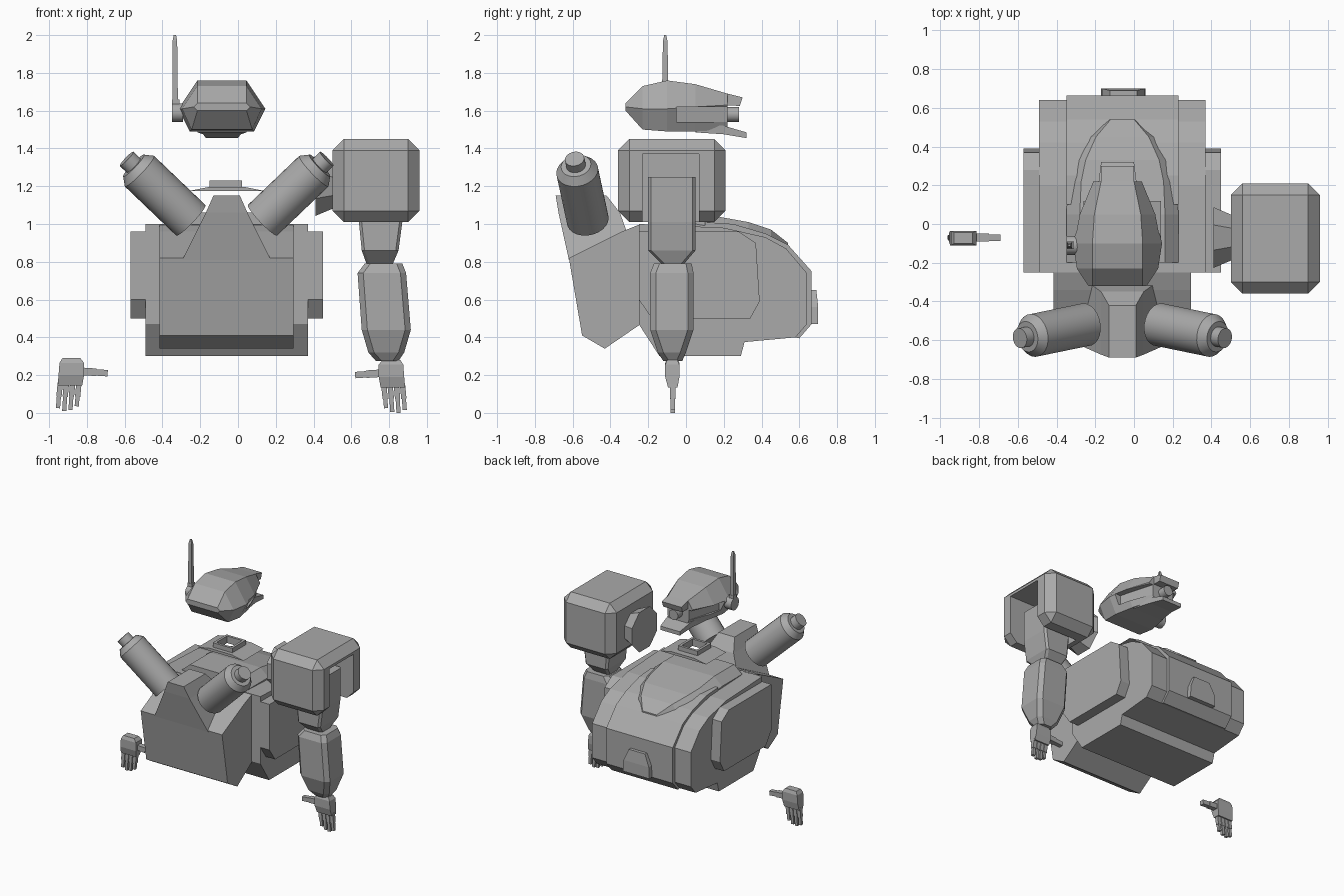
import bpy, bmesh, math
from mathutils import Vector

cube = bpy.data.objects.get("Cube")
if cube:
    bpy.data.objects.remove(cube, do_unlink=True)

grey = bpy.data.materials.new("armour_grey")
grey.use_nodes = True
grey.diffuse_color = (0.4, 0.4, 0.4, 1)
grey.node_tree.nodes["Principled BSDF"].inputs["Base Color"].default_value = (0.4, 0.4, 0.4, 1)

MID = -0.06      # centre line of the torso
HEAD = -0.085    # centre line of the head
SIDES = (("left", 1), ("right", -1))


def loft(name, rings, smooth=False):
    """Skin a list of equal rings and cap both ends."""
    bm = bmesh.new()
    rows = [[bm.verts.new(p) for p in ring] for ring in rings]
    n = len(rows[0])
    for a, b in zip(rows, rows[1:]):
        for i in range(n):
            j = (i + 1) % n
            bm.faces.new((a[i], a[j], b[j], b[i]))
    bm.faces.new(rows[0])
    bm.faces.new(rows[-1])
    bmesh.ops.recalc_face_normals(bm, faces=bm.faces)
    mesh = bpy.data.meshes.new(name)
    bm.to_mesh(mesh)
    bm.free()
    mesh.materials.append(grey)
    obj = bpy.data.objects.new(name, mesh)
    bpy.context.collection.objects.link(obj)
    if smooth:
        bpy.ops.object.select_all(action='DESELECT')
        obj.select_set(True)
        bpy.context.view_layer.objects.active = obj
        bpy.ops.object.shade_smooth_by_angle(angle=math.radians(35))
    return obj


def rect(x0, x1, y0, y1, z):
    return [(x0, y0, z), (x1, y0, z), (x1, y1, z), (x0, y1, z)]


def box(name, x0, x1, y0, y1, z0, z1):
    return loft(name, [rect(x0, x1, y0, y1, z0), rect(x0, x1, y0, y1, z1)])


def side_slab(name, x0, x1, outline):
    """Extrude a (y, z) outline across x."""
    return loft(name, [[(x, y, z) for y, z in outline] for x in (x0, x1)])


def limb(name, levels, cut):
    """Stack chamfered rectangles (z, x0, x1, y0, y1)."""
    rings = []
    for z, x0, x1, y0, y1 in levels:
        rings.append([(x0 + cut, y0, z), (x1 - cut, y0, z), (x1, y0 + cut, z), (x1, y1 - cut, z),
                      (x1 - cut, y1, z), (x0 + cut, y1, z), (x0, y1 - cut, z), (x0, y0 + cut, z)])
    return loft(name, rings)


def rod(name, start, end, steps, sides=16, smooth=True):
    """Turned part; steps are (fraction along the axis, radius)."""
    a, b = Vector(start), Vector(end)
    turn = (b - a).to_track_quat('Z', 'Y')
    rings = []
    for t, r in steps:
        angles = [math.tau * (i + 0.5) / sides for i in range(sides)]
        rings.append([a.lerp(b, t) + turn @ Vector((r * math.cos(k), r * math.sin(k), 0)) for k in angles])
    return loft(name, rings, smooth)


def carve(obj, cutter):
    mod = obj.modifiers.new("cut", 'BOOLEAN')
    mod.operation = 'DIFFERENCE'
    mod.solver = 'EXACT'
    mod.object = cutter
    cutter.hide_render = True
    cutter.hide_viewport = True


# Torso
hull = [(-0.25, 0.47), (-0.25, 1.0), (0.2, 0.98), (0.42, 0.93), (0.53, 0.87), (0.64, 0.74),
        (0.64, 0.47), (0.58, 0.4), (0.31, 0.375), (0.29, 0.3), (-0.14, 0.3)]
side_slab("torso_hull", -0.49, 0.37, hull)
side_slab("chest_front", -0.35, 0.23, [(0.1, 0.5), (0.1, 1.01), (0.25, 1.0), (0.42, 0.95), (0.54, 0.89),
                                      (0.665, 0.75), (0.665, 0.47), (0.6, 0.395)])
plate = [(-0.25, 0.6), (-0.25, 0.96), (0.28, 0.96), (0.37, 0.9), (0.39, 0.59), (0.34, 0.5), (-0.18, 0.5)]
for side, s in SIDES:
    inner, outer = MID + s * 0.4, MID + s * 0.51
    side_slab(side + "_side_plate", inner, outer, plate)
loft("front_block", [rect(-0.17, 0.06, 0.6, 0.7, 0.47), rect(-0.165, 0.055, 0.6, 0.7, 0.56),
                     rect(-0.125, 0.015, 0.6, 0.69, 0.65)])

# Raised chest hatch with sloped rim: y, half width, top height
rings = []
for y, w, z in ((-0.2, 0.29, 1.06), (0.05, 0.29, 1.06), (0.22, 0.28, 1.03), (0.33, 0.25, 1.01),
                (0.45, 0.18, 0.97), (0.54, 0.08, 0.9)):
    top = w * 0.76
    rings.append([(MID - w, y, z - 0.12), (MID - w, y, z - 0.06), (MID - top, y, z),
                  (MID + top, y, z), (MID + w, y, z - 0.06), (MID + w, y, z - 0.12)])
loft("chest_hatch", rings)

# Neck collar with an opening
arch = [(-0.2, 1.175), (0.2, 1.175), (0.1, 1.195), (-0.1, 1.195)]
collar = loft("neck_collar", [[(MID + x, y, z) for x, z in arch] for y in (-0.13, 0.12)])
rim = box("collar_rim", -0.15, 0.02, -0.1, 0.07, 1.185, 1.23)
opening = box("collar_cutter", -0.13, 0.0, -0.08, 0.05, 1.1, 1.3)
carve(collar, opening)
carve(rim, opening)

# Backpack
side_slab("backpack", MID - 0.355, MID + 0.355,
          [(-0.62, 0.82), (-0.55, 0.41), (-0.43, 0.34), (-0.24, 0.47), (-0.24, 1.0), (-0.34, 0.96)])
loft("backpack_peak", [rect(MID - 0.235, MID + 0.235, -0.62, -0.26, 0.81),
                       rect(MID - 0.11, MID + 0.11, -0.675, -0.35, 1.06),
                       rect(MID - 0.07, MID + 0.07, -0.69, -0.42, 1.15)])
for side, s in SIDES:
    box(side + "_pack_step", MID + s * 0.23, MID + s * 0.34, -0.5, -0.3, 0.8, 0.87)
    rod(side + "_canister", (MID + s * 0.19, -0.52, 1.02), (MID + s * 0.53, -0.59, 1.345),
        [(0, 0.112), (0.8, 0.112), (0.89, 0.08), (0.89, 0.052), (1, 0.052)], 24)

# Head: y, then half width and height of the crown, cheek and jaw
rings = []
for y, a, za, b, zb, c, zc in ((-0.32, 0.13, 1.64, 0.15, 1.62, 0.13, 1.6),
                               (-0.23, 0.13, 1.73, 0.21, 1.61, 0.16, 1.5),
                               (-0.1, 0.13, 1.76, 0.23, 1.61, 0.17, 1.49),
                               (0.05, 0.12, 1.74, 0.195, 1.62, 0.14, 1.49),
                               (0.22, 0.085, 1.69, 0.125, 1.63, 0.08, 1.5)):
    rings.append([(HEAD + x, y, z) for x, z in ((-a, za), (a, za), (b, zb), (c, zc), (-c, zc), (-b, zb))])
head = loft("head", rings)
for side, s in SIDES:
    slot = [(0.17, -0.05), (0.3, -0.05), (0.3, 0.25), (0.085, 0.25)]
    carve(head, loft(side + "_slot_cutter", [[(HEAD + s * x, y, z) for x, y in slot] for z in (1.54, 1.62)]))
side_slab("brow", HEAD - 0.085, HEAD + 0.085, [(0.18, 1.7), (0.3, 1.67), (0.285, 1.625), (0.18, 1.63)])
rod("eye_lens", (HEAD, 0.15, 1.58), (HEAD, 0.28, 1.58), [(0, 0.04), (1, 0.04)])
loft("chin_guard", [[(HEAD + x * w, y, z) for x, z in ((-1, low), (1, low), (1, high), (-1, high))]
                    for y, w, low, high in ((0.05, 0.13, 1.485, 1.53), (0.2, 0.1, 1.475, 1.52),
                                            (0.32, 0.085, 1.455, 1.485))])
rod("antenna_base", (-0.29, -0.11, 1.59), (-0.35, -0.11, 1.59), [(0, 0.05), (1, 0.05)])
box("antenna_socket", -0.35, -0.31, -0.13, -0.09, 1.58, 1.66)
loft("antenna", [rect(-0.348, -0.318, -0.128, -0.092, 1.64), rect(-0.346, -0.322, -0.122, -0.098, 1.97),
                 rect(-0.34, -0.328, -0.115, -0.105, 2.0)])

# Shoulder armour with an arm bay cut into its outer side
shoulder = box("shoulder_armour", 0.5, 0.96, -0.36, 0.21, 1.01, 1.45)
bevel = shoulder.modifiers.new("chamfer", 'BEVEL')
bevel.width = 0.06
bevel.segments = 1
carve(shoulder, box("arm_bay_cutter", 0.6, 1.1, -0.23, 0.07, 0.9, 1.37))
rod("shoulder_joint", (0.41, -0.07, 1.2), (0.52, -0.07, 1.2), [(0, 0.17), (1, 0.12)], 8, False)

# Arm
limb("upper_arm", [(0.79, 0.68, 0.82, -0.13, -0.01), (0.86, 0.655, 0.85, -0.2, 0.05),
                   (1.01, 0.64, 0.87, -0.2, 0.05), (1.25, 0.64, 0.87, -0.2, 0.05)], 0.015)
limb("forearm", [(0.275, 0.73, 0.85, -0.12, -0.02), (0.32, 0.69, 0.88, -0.15, 0.0),
                 (0.44, 0.655, 0.915, -0.19, 0.04), (0.74, 0.633, 0.89, -0.19, 0.04),
                 (0.79, 0.67, 0.87, -0.17, 0.03)], 0.03)


# Hands: the far one is a mirrored copy that floats free
def hand(side, s):
    def place(x, y, z):
        return (x, y, z) if s > 0 else (-0.07 - x, y, z + 0.01)

    def bar(name, a, b, half):
        """Square bar between two (x, z) points."""
        run = Vector((b[0] - a[0], b[1] - a[1])).normalized() * half
        ends = []
        for x, z in (a, b):
            ends.append([place(x + i * run.y, -0.07 + j * half, z - i * run.x)
                         for i, j in ((-1, -1), (1, -1), (1, 1), (-1, 1))])
        loft(side + name, ends)

    loft(side + "_palm", [[place(*p) for p in rect(*r)] for r in (
        (0.755, 0.885, -0.095, -0.045, 0.135), (0.745, 0.88, -0.11, -0.035, 0.19),
        (0.745, 0.875, -0.11, -0.035, 0.255), (0.765, 0.86, -0.1, -0.045, 0.28))])
    for i in range(4):
        x = 0.772 + i * 0.033
        tip = (0.025, 0.005, 0.0, 0.015)[i]
        bar("_finger_base_%d" % i, (x, 0.15), (x + 0.007, 0.075), 0.014)
        bar("_finger_tip_%d" % i, (x + 0.007, 0.08), (x + 0.012, tip), 0.011)
    bar("_thumb_base", (0.76, 0.21), (0.68, 0.205), 0.02)
    bar("_thumb_tip", (0.69, 0.205), (0.62, 0.2), 0.017)


for side, s in SIDES:
    hand(side, s)
